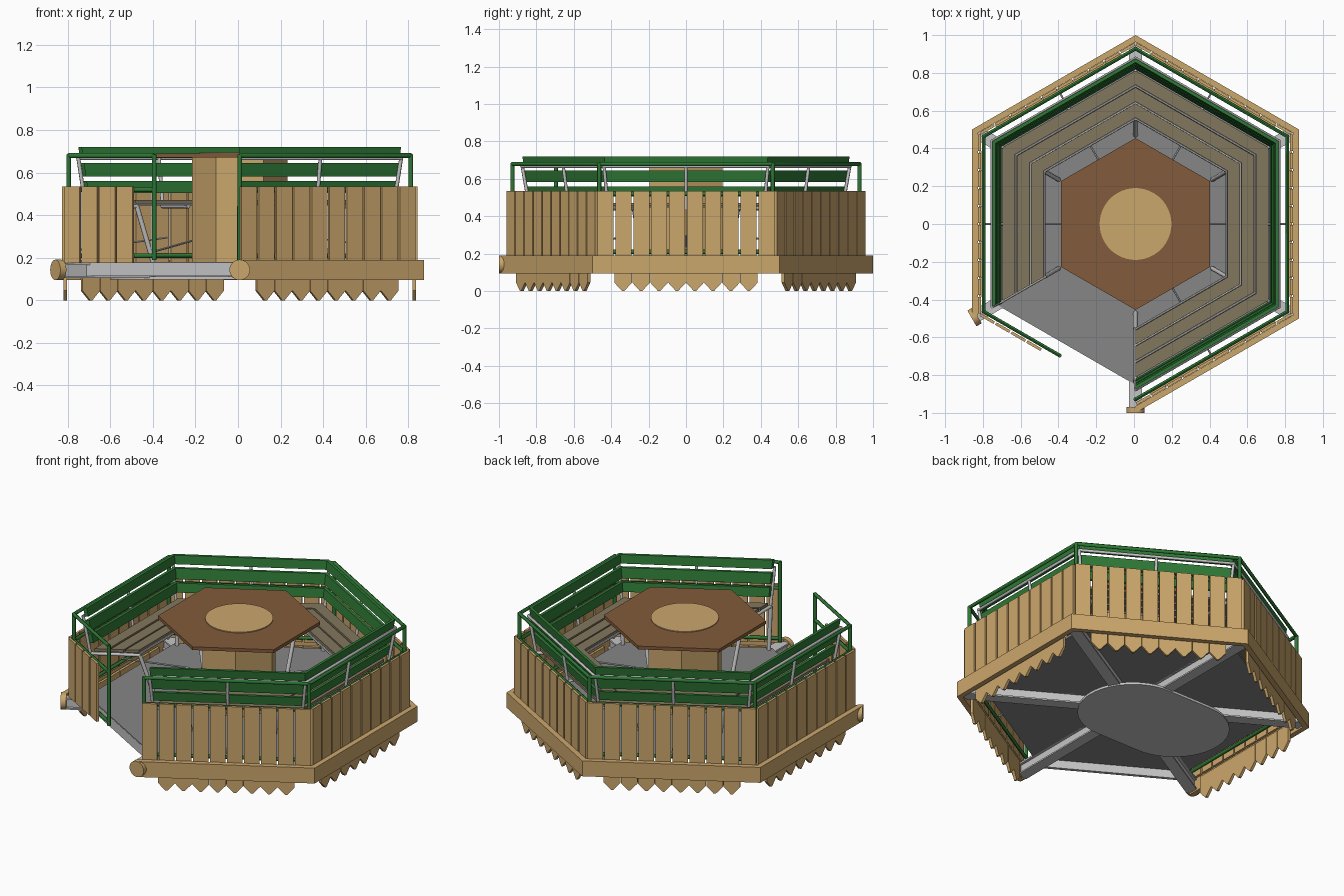
import bpy, bmesh, math
from mathutils import Vector

if "Cube" in bpy.data.objects:
    bpy.data.objects.remove(bpy.data.objects["Cube"])

SHIFT = 0.008  # keeps the whole model centred on x
smooth = []


def material(name, rgb):
    m = bpy.data.materials.new(name)
    m.diffuse_color = (*rgb, 1)
    m.use_nodes = True
    m.node_tree.nodes["Principled BSDF"].inputs["Base Color"].default_value = m.diffuse_color
    return m


TAN = material("tan wood", (0.60, 0.385, 0.15))
BROWN = material("brown wood", (0.225, 0.105, 0.044))
SLAT = material("grey wood", (0.225, 0.185, 0.11))
GREEN = material("green paint", (0.028, 0.19, 0.036))
FLOOR = material("floor grey", (0.24, 0.24, 0.24))
STEEL = material("light steel", (0.56, 0.56, 0.57))


def u(deg):
    a = math.radians(deg)
    return Vector((math.cos(a), math.sin(a), 0))


def finish(name, bm, mat, rounded=False):
    bmesh.ops.recalc_face_normals(bm, faces=bm.faces)
    me = bpy.data.meshes.new(name)
    bm.to_mesh(me)
    bm.free()
    me.materials.append(mat)
    ob = bpy.data.objects.new(name, me)
    ob.location.x = SHIFT
    bpy.context.collection.objects.link(ob)
    if rounded:
        smooth.append(ob)


def loft(bm, rings):
    """Skin a list of equal point rings and cap both ends."""
    vs = [[bm.verts.new(p) for p in r] for r in rings]
    n = len(vs[0])
    for a, b in zip(vs, vs[1:]):
        for i in range(n):
            j = (i + 1) % n
            bm.faces.new((a[i], a[j], b[j], b[i]))
    bm.faces.new(vs[0][::-1])
    bm.faces.new(vs[-1])


def sweep(bm, profile, stations):
    """Run an (radius, height) profile around mitred hexagon corners."""
    loft(bm, [[s * r + Vector((0, 0, z)) for r, z in profile] for s in stations])


def rect(r0, r1, z0, z1, lean=0.0):
    return [(r0, z0), (r1, z0), (r1 + lean, z1), (r0 + lean, z1)]


def circle(r, z, rad, n=8):
    return [(r + rad * math.cos(i * math.tau / n), z + rad * math.sin(i * math.tau / n)) for i in range(n)]


def rod(bm, p0, p1, rad, n=8):
    p0, p1 = Vector(p0), Vector(p1)
    q = (p1 - p0).to_track_quat('Z', 'Y')
    ring = [q @ Vector((rad * math.cos(i * math.tau / n), rad * math.sin(i * math.tau / n), 0)) for i in range(n)]
    loft(bm, [[p + v for v in ring] for p in (p0, p1)])


def prism(name, pts, z0, z1, mat, rounded=False):
    bm = bmesh.new()
    loft(bm, [[(x, y, z) for x, y in pts] for z in (z0, z1)])
    finish(name, bm, mat, rounded)


def ngon(n, r, start=0):
    return [(r * math.cos(math.radians(start) + i * math.tau / n),
             r * math.sin(math.radians(start) + i * math.tau / n)) for i in range(n)]


def at(p, z):
    return Vector((p.x, p.y, z))


CORNERS = [u(-90 + 60 * i) for i in range(6)]          # five closed sides
SIDES = [-60, 0, 60, 120, 180]                         # their facing angles
OPEN = -120
DOOR = [u(-150), (u(-150) + u(-90)) / 2]               # half-width gate


def ring(name, profiles, mat, stations=CORNERS, rounded=False):
    bm = bmesh.new()
    for p in profiles:
        sweep(bm, p, stations)
    finish(name, bm, mat, rounded)


# lower outer beam and its round end caps
ring("outer_beam", [rect(0.964, 1.0, 0.095, 0.19)], TAN)
bm = bmesh.new()
for a in (-90, -150):
    rod(bm, at(u(a) * 0.968, 0.143), at(u(a) * 1.0, 0.143), 0.048, 32)
finish("beam_end_caps", bm, TAN, True)


def board(bm, face, outline, a0, a1):
    """Upright board: outline of (along, height) between two distances out."""
    n, t = u(face), u(face + 90)
    loft(bm, [[n * a + t * s + Vector((0, 0, z)) for s, z in outline] for a in (a0, a1)])


# wall planks: ten per closed side, four on the gate
bm = bmesh.new()
W = 0.0955
for f in SIDES + [OPEN]:
    for i in range(10):
        if f == OPEN and i > 3:
            continue
        s = (i - 4.5) * W
        h = W / 2 - 0.005
        board(bm, f, [(s - h, 0.175), (s + h, 0.175), (s + h, 0.535), (s - h, 0.535)], 0.819, 0.834)
finish("wall_planks", bm, TAN)

# pointed skirt pickets
bm = bmesh.new()
for f in SIDES:
    for i in range(8):
        s = (i - 3.5) * 0.096
        h = 0.047
        board(bm, f, [(s - h, 0.045), (s - 0.006, 0.0), (s + 0.006, 0.0), (s + h, 0.045),
                      (s + h, 0.15), (s - h, 0.15)], 0.812, 0.828)
finish("skirt_pickets", bm, TAN)

# floor, underframe and base plate
prism("floor", ngon(6, 0.85, 30), 0.165, 0.18, FLOOR)
ring("floor_edge", [rect(0.83, 0.852, 0.115, 0.176)], STEEL, [u(-150), u(-90)])
bm = bmesh.new()
for i in range(6):
    d, t = u(30 + 60 * i), u(120 + 60 * i) * 0.034
    for z0, z1, k in ((0.105, 0.114, 1), (0.165, 0.176, 1), (0.11, 0.17, 0.55)):
        loft(bm, [[at(d * r + t * k, z0), at(d * r - t * k, z0), at(d * r - t * k, z1), at(d * r + t * k, z1)]
                  for r in (0.08, 0.968)])
finish("radial_beams", bm, STEEL)
cap = [u(-90 + 7.5 * i) * 0.31 for i in range(25)] + \
      [u(90 + 7.5 * i) * 0.31 - Vector((0.30, 0, 0)) for i in range(25)]
prism("base_plate", [(p.x, p.y) for p in cap], 0.097, 0.112, STEEL, True)

# centre table
prism("table_column", ngon(6, 0.225), 0.18, 0.672, TAN)
prism("table_top", ngon(6, 0.455, 30), 0.67, 0.69, BROWN)
prism("table_disc", ngon(64, 0.19), 0.69, 0.695, TAN, True)

# green guard rails with corner posts
heights = (0.21, 0.52, 0.68)
ring("guard_rails", [circle(0.928, z, 0.011) for z in heights], GREEN, rounded=True)
ring("gate_rails", [circle(0.928, z, 0.011) for z in heights], GREEN, DOOR, True)
bm = bmesh.new()
for p in CORNERS + [DOOR[1]]:
    rod(bm, at(p * 0.928, 0.19), at(p * 0.928, 0.685), 0.011)
finish("guard_posts", bm, GREEN, True)


# bench seats, backrests and steel frames
def back(z):
    return 0.818 + (z - 0.5) * 0.17


ring("seat_slats", [rect(r, r + 0.075, 0.455, 0.472) for r in (0.563, 0.648, 0.737)], SLAT)
ring("backrest_boards", [rect(back(a), back(a) + 0.02, a, b, back(b) - back(a))
                         for a, b in ((0.505, 0.56), (0.582, 0.645), (0.668, 0.72))], GREEN)
ring("seat_frame_rails", [circle(r, 0.452, 0.007, 6) for r in (0.556, 0.642, 0.73)], STEEL, rounded=True)
ring("backrest_rail", [circle(0.878, 0.667, 0.009)], STEEL, rounded=True)
bm = bmesh.new()
for p in CORNERS + [u(f) * 0.866 for f in SIDES]:
    rod(bm, at(p * 0.835, 0.44), at(p * 0.876, 0.67), 0.009)     # back post
    rod(bm, at(p * 0.555, 0.442), at(p * 0.84, 0.442), 0.010)    # seat bearer
for p in CORNERS:
    rod(bm, at(p * 0.47, 0.18), at(p * 0.558, 0.442), 0.012)     # seat leg
    rod(bm, at(p * 0.82, 0.18), at(p * 0.838, 0.442), 0.012)
finish("bench_frame", bm, STEEL, True)

# thin floor braces under each bench
bm = bmesh.new()
for f in SIDES:
    rod(bm, at(u(f) * 0.80, 0.23), at(u(f) * 0.34, 0.295), 0.005, 6)
finish("bench_braces", bm, STEEL, True)

# smooth only the round parts
for ob in smooth:
    ob.select_set(True)
bpy.context.view_layer.objects.active = smooth[0]
bpy.ops.object.shade_smooth_by_angle(angle=math.radians(50))
